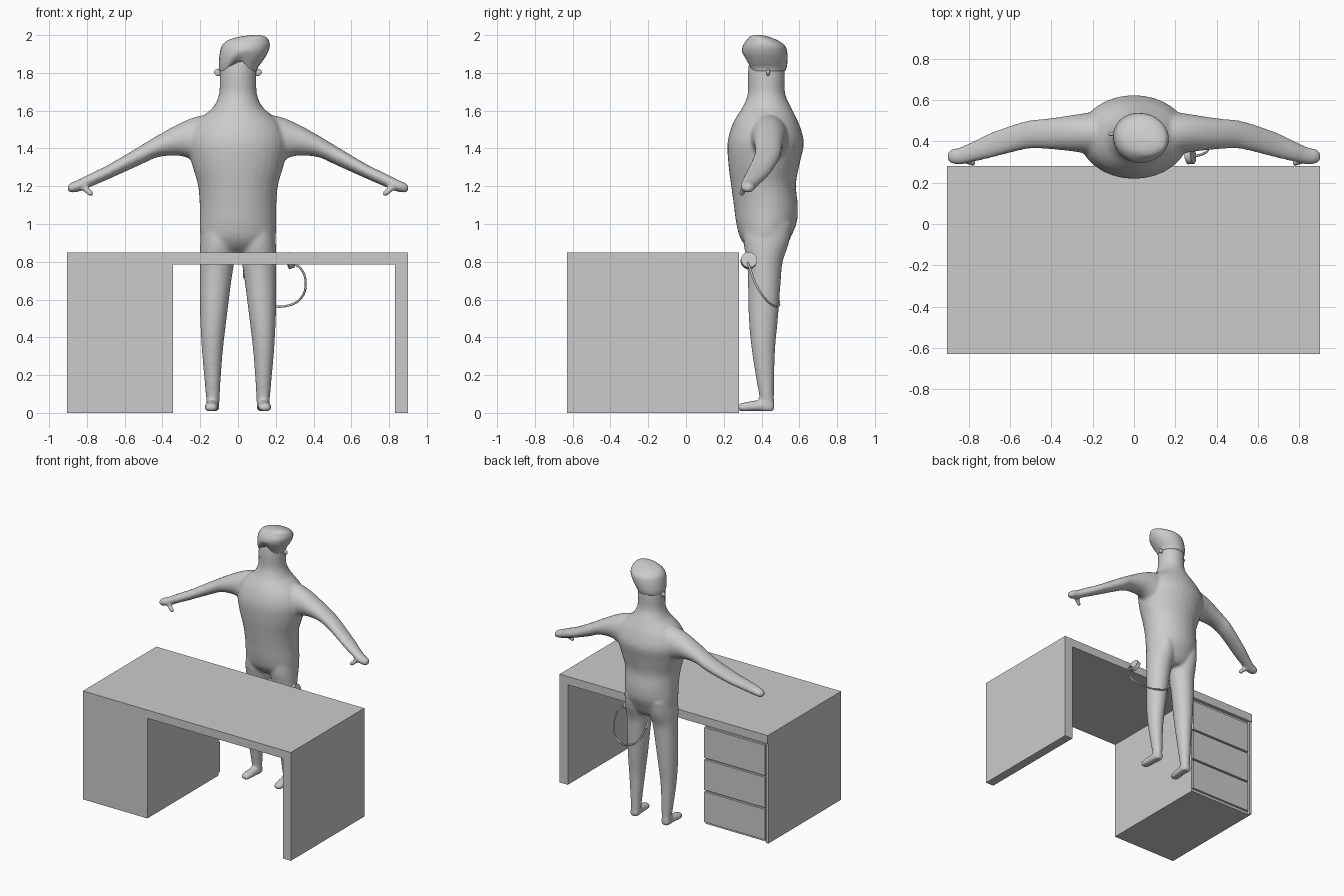
import bpy, bmesh, math
from mathutils import Vector, Matrix

grey = bpy.data.materials.new("plain grey")
grey.diffuse_color = (0.6, 0.6, 0.6, 1)


def finish(name, bm, smooth=False):
    bmesh.ops.recalc_face_normals(bm, faces=bm.faces)
    for f in bm.faces:
        f.smooth = smooth
    me = bpy.data.meshes.new(name)
    bm.to_mesh(me)
    bm.free()
    me.materials.append(grey)
    ob = bpy.data.objects.new(name, me)
    bpy.context.collection.objects.link(ob)
    return ob


def box(name, lo, hi):
    bm = bmesh.new()
    size = [h - l for l, h in zip(lo, hi)]
    mid = [(h + l) / 2 for l, h in zip(lo, hi)]
    bmesh.ops.create_cube(bm, size=1, matrix=Matrix.Translation(mid) @ Matrix.Diagonal((*size, 1)))
    return finish(name, bm)


def resample(rows, steps=4):
    """Smooth curve through the section rows."""
    out = []
    for i in range(len(rows) - 1):
        p = [rows[max(0, min(len(rows) - 1, i + k))] for k in (-1, 0, 1, 2)]
        for s in range(steps):
            t = s / steps
            out.append([b + 0.5 * t * (c - a + t * (2 * a - 5 * b + 4 * c - d + t * (3 * (b - c) + d - a)))
                        for a, b, c, d in zip(*p)])
    return out + [list(rows[-1])]


def loft(bm, rows, axis, side=1, n=32, warp=None):
    """Elliptical sections: (position along axis, a min, a max, b min, b max)."""
    rings = []
    for t, a0, a1, b0, b1 in resample(rows):
        ring = []
        for k in range(n):
            ang = 2 * math.pi * k / n
            a = (a0 + a1) / 2 + (a1 - a0) / 2 * math.cos(ang)
            b = (b0 + b1) / 2 + (b1 - b0) / 2 * math.sin(ang)
            co = {'x': (t, a, b), 'y': (a, t, b), 'z': (a, b, t)}[axis]
            if warp:
                co = warp(co, ang)
            ring.append(bm.verts.new((co[0] * side, co[1], co[2])))
        rings.append(ring)
    faces = [bm.faces.new(rings[0]), bm.faces.new(rings[-1][::-1])]
    for r, s in zip(rings, rings[1:]):
        for k in range(n):
            m = (k + 1) % n
            faces.append(bm.faces.new((r[k], s[k], s[m], r[m])))
    bmesh.ops.recalc_face_normals(bm, faces=faces)


def ball(bm, centre, radii):
    bmesh.ops.create_uvsphere(bm, u_segments=20, v_segments=12, radius=1,
                              matrix=Matrix.Translation(centre) @ Matrix.Diagonal((*radii, 1)))


# Desk: top, drawer cabinet on one side, slab leg on the other
box("desk_top", (-0.905, -0.63, 0.785), (0.90, 0.28, 0.85))
box("desk_leg", (0.83, -0.63, 0), (0.90, 0.28, 0.785))
box("drawer_cabinet", (-0.885, -0.63, 0), (-0.345, 0.253, 0.785))
box("cabinet_side", (-0.905, -0.63, 0), (-0.885, 0.272, 0.785))
for i in range(3):
    z = 0.02 + i * 0.252
    box("drawer_front", (-0.875, 0.25, z), (-0.347, 0.27, z + 0.238))

# Body: torso, arms and legs merged into one smooth skin
body = bmesh.new()
loft(body, [
    (0.85, -0.13, 0.13, 0.36, 0.50), (0.88, -0.175, 0.175, 0.32, 0.53),
    (0.93, -0.198, 0.198, 0.285, 0.555), (1.01, -0.203, 0.203, 0.265, 0.587),
    (1.10, -0.203, 0.203, 0.253, 0.592), (1.21, -0.213, 0.213, 0.238, 0.582),
    (1.32, -0.245, 0.245, 0.224, 0.602), (1.43, -0.265, 0.265, 0.22, 0.624),
    (1.52, -0.235, 0.235, 0.243, 0.602), (1.58, -0.175, 0.175, 0.275, 0.575),
    (1.62, -0.13, 0.13, 0.30, 0.555), (1.69, -0.10, 0.10, 0.327, 0.525),
    (1.80, -0.097, 0.097, 0.328, 0.522), (1.88, -0.09, 0.09, 0.34, 0.51),
    (1.92, -0.05, 0.05, 0.38, 0.47)], 'z')
for s in (-1, 1):
    # leg
    loft(body, [
        (1.0, 0.03, 0.19, 0.31, 0.56), (0.9, 0.012, 0.20, 0.305, 0.545),
        (0.8, 0.02, 0.202, 0.322, 0.512), (0.7, 0.035, 0.202, 0.328, 0.502),
        (0.5, 0.06, 0.20, 0.332, 0.487), (0.34, 0.079, 0.192, 0.347, 0.472),
        (0.2, 0.09, 0.18, 0.368, 0.468), (0.06, 0.098, 0.168, 0.392, 0.466),
        (0.01, 0.1, 0.168, 0.392, 0.466)], 'z', s)
    # foot, with a flattened sole
    loft(body, [
        (0.276, 0.125, 0.16, 0.015, 0.04), (0.285, 0.112, 0.172, 0.005, 0.05),
        (0.32, 0.105, 0.178, 0.002, 0.058), (0.38, 0.102, 0.172, 0.002, 0.068),
        (0.44, 0.1, 0.168, 0.002, 0.068), (0.467, 0.11, 0.16, 0.01, 0.06)], 'y', s,
        warp=lambda c, a: (c[0], c[1], max(c[2], 0.01)))
    # arm and mitten hand
    loft(body, [
        (0.10, 0.36, 0.53, 1.40, 1.57), (0.20, 0.34, 0.54, 1.33, 1.573),
        (0.30, 0.352, 0.527, 1.36, 1.537), (0.42, 0.363, 0.51, 1.355, 1.472),
        (0.52, 0.363, 0.499, 1.312, 1.412), (0.68, 0.323, 0.447, 1.24, 1.317),
        (0.78, 0.30, 0.40, 1.197, 1.268), (0.84, 0.288, 0.372, 1.172, 1.237),
        (0.885, 0.293, 0.362, 1.166, 1.218), (0.902, 0.31, 0.345, 1.178, 1.205)], 'x', s)
    # thumb
    for k in range(5):
        t = k / 4
        ball(body, (s * (0.82 - 0.04 * t), 0.31 - 0.015 * t, 1.195 - 0.033 * t), (0.017,) * 3)
skin = finish("body", body, True)
mod = skin.modifiers.new("merge", 'REMESH')
mod.mode = 'VOXEL'
mod.voxel_size = 0.010
mod.use_smooth_shade = True
mod = skin.modifiers.new("soften", 'SMOOTH')
mod.factor = 0.5
mod.iterations = 8


# Hair: swept quiff with a pointed front hairline
def hairline(co, ang):
    front = max(0.0, -math.sin(ang)) ** 6
    fade = max(0.0, (1.93 - co[2]) / 0.12)
    return co[0], co[1], co[2] + 0.062 * front * fade


hair = bmesh.new()
loft(hair, [
    (1.81, -0.099, 0.099, 0.324, 0.526), (1.83, -0.101, 0.106, 0.315, 0.533),
    (1.86, -0.101, 0.128, 0.304, 0.537), (1.90, -0.097, 0.154, 0.296, 0.537),
    (1.94, -0.087, 0.168, 0.300, 0.527), (1.97, -0.058, 0.163, 0.318, 0.49),
    (1.99, 0.0, 0.148, 0.335, 0.44), (2.0, 0.07, 0.12, 0.36, 0.40)], 'z', warp=hairline)
finish("hair", hair, True)

# Ears
for s in (-1, 1):
    ear = bmesh.new()
    ball(ear, (s * 0.105, 0.435, 1.803), (0.021, 0.009, 0.019))
    finish("ear", ear, True)

# Hose looping round one leg, with a round end piece and a small plug
curve = bpy.data.curves.new("hose", 'CURVE')
curve.dimensions = '3D'
curve.bevel_depth = 0.006
curve.bevel_resolution = 2
curve.use_fill_caps = True
path = [(0.28, 0.325, 0.80), (0.335, 0.34, 0.76), (0.358, 0.365, 0.69), (0.335, 0.415, 0.61),
        (0.26, 0.465, 0.567), (0.17, 0.492, 0.57), (0.09, 0.485, 0.61), (0.045, 0.46, 0.69),
        (0.04, 0.43, 0.74)]
sp = curve.splines.new('BEZIER')
sp.bezier_points.add(len(path) - 1)
for p, co in zip(sp.bezier_points, path):
    p.co = co
    p.handle_left_type = p.handle_right_type = 'AUTO'
curve.materials.append(grey)
bpy.context.collection.objects.link(bpy.data.objects.new("hose", curve))


def disc(name, centre, direction, radius, depth):
    bm = bmesh.new()
    turn = Vector(direction).to_track_quat('Z', 'Y').to_matrix().to_4x4()
    bmesh.ops.create_cone(bm, cap_ends=True, segments=24, radius1=radius, radius2=radius,
                          depth=depth, matrix=Matrix.Translation(centre) @ turn)
    return finish(name, bm)


disc("hose_end", (0.272, 0.333, 0.806), (1, 0.1, 0.35), 0.043, 0.03)
disc("hose_plug", (0.04, 0.43, 0.745), (0, -0.3, 1), 0.014, 0.06)
